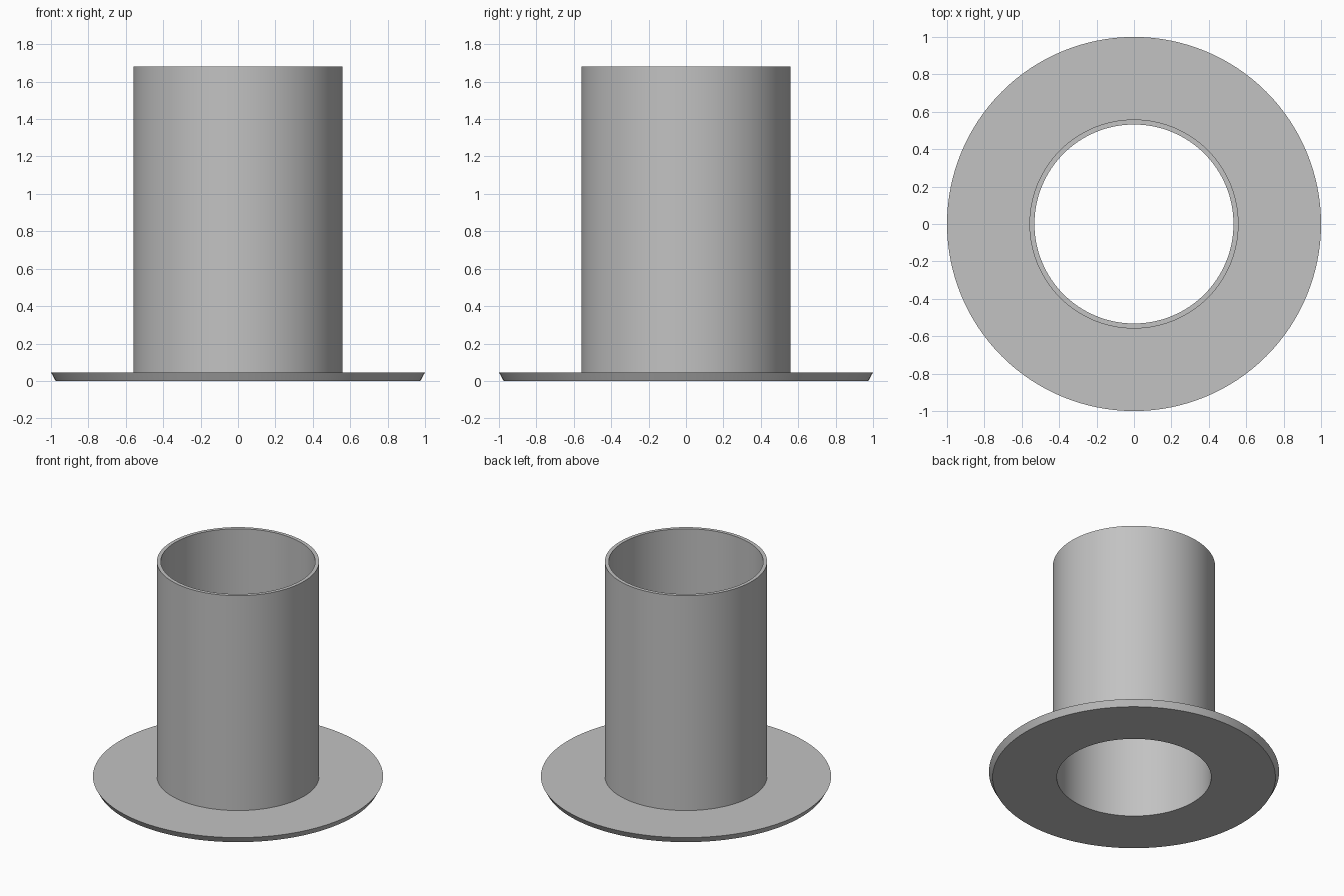
import bpy, bmesh, math

if "Cube" in bpy.data.objects:
    bpy.data.objects.remove(bpy.data.objects["Cube"])

SEGMENTS = 128

grey = bpy.data.materials.new("plain grey")
grey.diffuse_color = (0.54, 0.54, 0.54, 1)
grey.use_nodes = True
grey.node_tree.nodes["Principled BSDF"].inputs["Base Color"].default_value = grey.diffuse_color

# Closed (radius, height) section: bevelled flange running up into a thin tube
section = [(0.532, 0), (0.975, 0), (1.0, 0.046), (0.559, 0.046),
           (0.559, 1.68), (0.532, 1.68)]

# Revolve the section around the z axis
bm = bmesh.new()
rings = []
for i in range(SEGMENTS):
    a = 2 * math.pi * i / SEGMENTS
    rings.append([bm.verts.new((r * math.cos(a), r * math.sin(a), z)) for r, z in section])
n = len(section)
for i in range(SEGMENTS):
    here, there = rings[i], rings[(i + 1) % SEGMENTS]
    for k in range(n):
        j = (k + 1) % n
        bm.faces.new((here[k], there[k], there[j], here[j]))
bmesh.ops.recalc_face_normals(bm, faces=bm.faces)

mesh = bpy.data.meshes.new("flanged_tube")
bm.to_mesh(mesh)
bm.free()
mesh.materials.append(grey)
tube = bpy.data.objects.new("flanged_tube", mesh)
bpy.context.collection.objects.link(tube)

# Smooth round walls, sharp rims
bpy.context.view_layer.objects.active = tube
tube.select_set(True)
bpy.ops.object.shade_smooth_by_angle(angle=math.radians(30))
